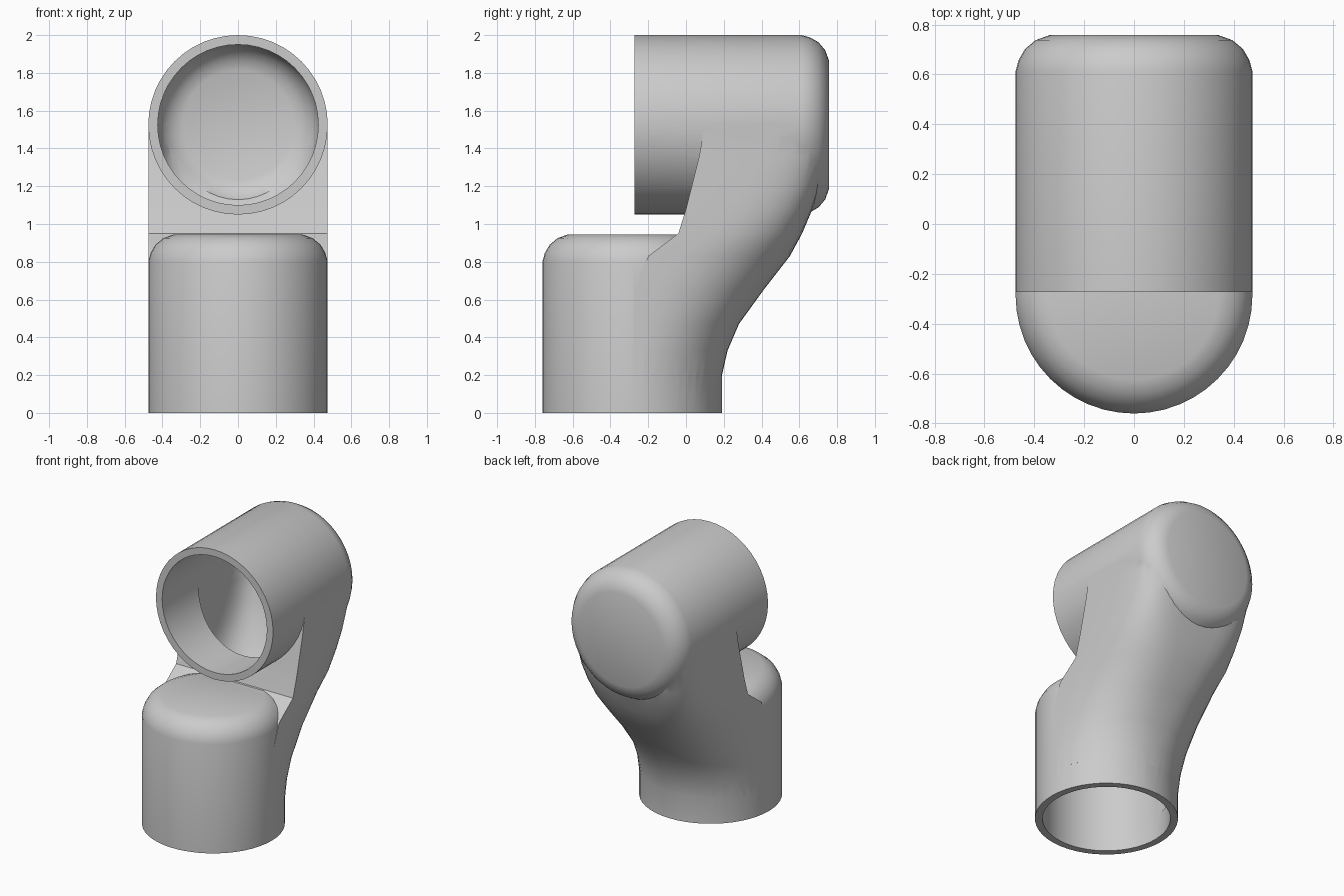
import bpy, bmesh
from math import sin, cos, pi
from mathutils import Matrix

cube = bpy.data.objects.get("Cube")
if cube:
    bpy.data.objects.remove(cube, do_unlink=True)

R, WALL, SEG = 0.475, 0.05, 48
LOW_Y, UP_Z = -0.285, 1.525


def loft(name, rings, matrix=Matrix()):
    """Skin closed rings of points into a capped solid."""
    bm = bmesh.new()
    rows = [[bm.verts.new(p) for p in ring] for ring in rings]
    for a, b in zip(rows, rows[1:]):
        for i in range(len(a)):
            j = (i + 1) % len(a)
            bm.faces.new((a[i], a[j], b[j], b[i]))
    bm.faces.new(rows[0])
    bm.faces.new(rows[-1])
    bm.transform(matrix)
    bmesh.ops.recalc_face_normals(bm, faces=bm.faces)
    mesh = bpy.data.meshes.new(name)
    bm.to_mesh(mesh)
    bm.free()
    obj = bpy.data.objects.new(name, mesh)
    bpy.context.collection.objects.link(obj)
    return obj


def capped_pipe(name, start, end, t, matrix):
    """Cylinder along z with a rounded far end, shrunk by t."""
    bevel = ((0, 0.145), (0.012, 0.1), (0.038, 0.055), (0.08, 0.02), (0.135, 0))
    profile = [(R - t, start)] + [(R - t - dr, end - t - dz) for dr, dz in bevel]
    rings = [[(r * cos(2 * pi * i / SEG), r * sin(2 * pi * i / SEG), z)
              for i in range(SEG)] for r, z in profile]
    return loft(name, rings, matrix)


# Bend sections: height, front y, back y, corner exponent
BEND = ((0.18, -0.28, 0.186, 1.0), (0.33, -0.28, 0.22, 0.97),
        (0.47, -0.28, 0.28, 0.9), (0.65, -0.27, 0.41, 0.8),
        (0.83, -0.2, 0.55, 0.68), (0.95, -0.04, 0.615, 0.57),
        (1.08, 0.0, 0.67, 0.47), (1.2, 0.03, 0.71, 0.4),
        (1.36, 0.07, 0.74, 0.33), (1.53, 0.1, 0.752, 0.28))


def bend(name, t):
    """Swelling body that joins the two pipes, shrunk by t."""
    n, w = 28, R - 0.001 - t
    rings = []
    for z, front, back, p in BEND:
        ring = []
        for i in range(n + 1):
            c, s = cos(pi * i / n), max(sin(pi * i / n), 0)
            x = w * abs(c) ** p * (1 if c > 0 else -1)
            ring.append((x, front + t + (back - front - 2 * t) * s ** p, z))
        rings.append(ring)
    return loft(name, rings)


def solid(prefix, t, extra):
    low = Matrix.Translation((0, LOW_Y, 0))
    up = Matrix.Translation((0, 0, UP_Z)) @ Matrix.Rotation(-pi / 2, 4, 'X')
    return [capped_pipe(prefix + "_lower", -extra, 0.945, t, low),
            capped_pipe(prefix + "_upper", -0.272 - extra, 0.757, t, up),
            bend(prefix + "_bend", t)]


def combine(target, cutter, operation):
    mod = target.modifiers.new(operation, 'BOOLEAN')
    mod.object, mod.operation, mod.solver = cutter, operation, 'EXACT'
    bpy.context.view_layer.update()
    graph = bpy.context.evaluated_depsgraph_get()
    mesh = bpy.data.meshes.new_from_object(target.evaluated_get(graph))
    target.modifiers.clear()
    target.data = mesh
    bpy.data.objects.remove(cutter, do_unlink=True)


# Outer skin, then the hollow bore
pipe, *outer = solid("shell", 0, 0)
bore, *inner = solid("bore", WALL, 0.1)
for part in outer:
    combine(pipe, part, 'UNION')
for part in inner:
    combine(bore, part, 'UNION')
combine(pipe, bore, 'DIFFERENCE')
pipe.name = pipe.data.name = "double_bend_pipe"

# Single grey finish
grey = bpy.data.materials.new("plain_grey")
grey.use_nodes = True
color = (0.6, 0.6, 0.6, 1)
grey.diffuse_color = color
grey.node_tree.nodes["Principled BSDF"].inputs["Base Color"].default_value = color
pipe.data.materials.clear()
pipe.data.materials.append(grey)
for poly in pipe.data.polygons:
    poly.material_index = 0

bpy.ops.object.select_all(action='DESELECT')
pipe.select_set(True)
bpy.context.view_layer.objects.active = pipe
bpy.ops.object.shade_smooth_by_angle(angle=pi / 5)
